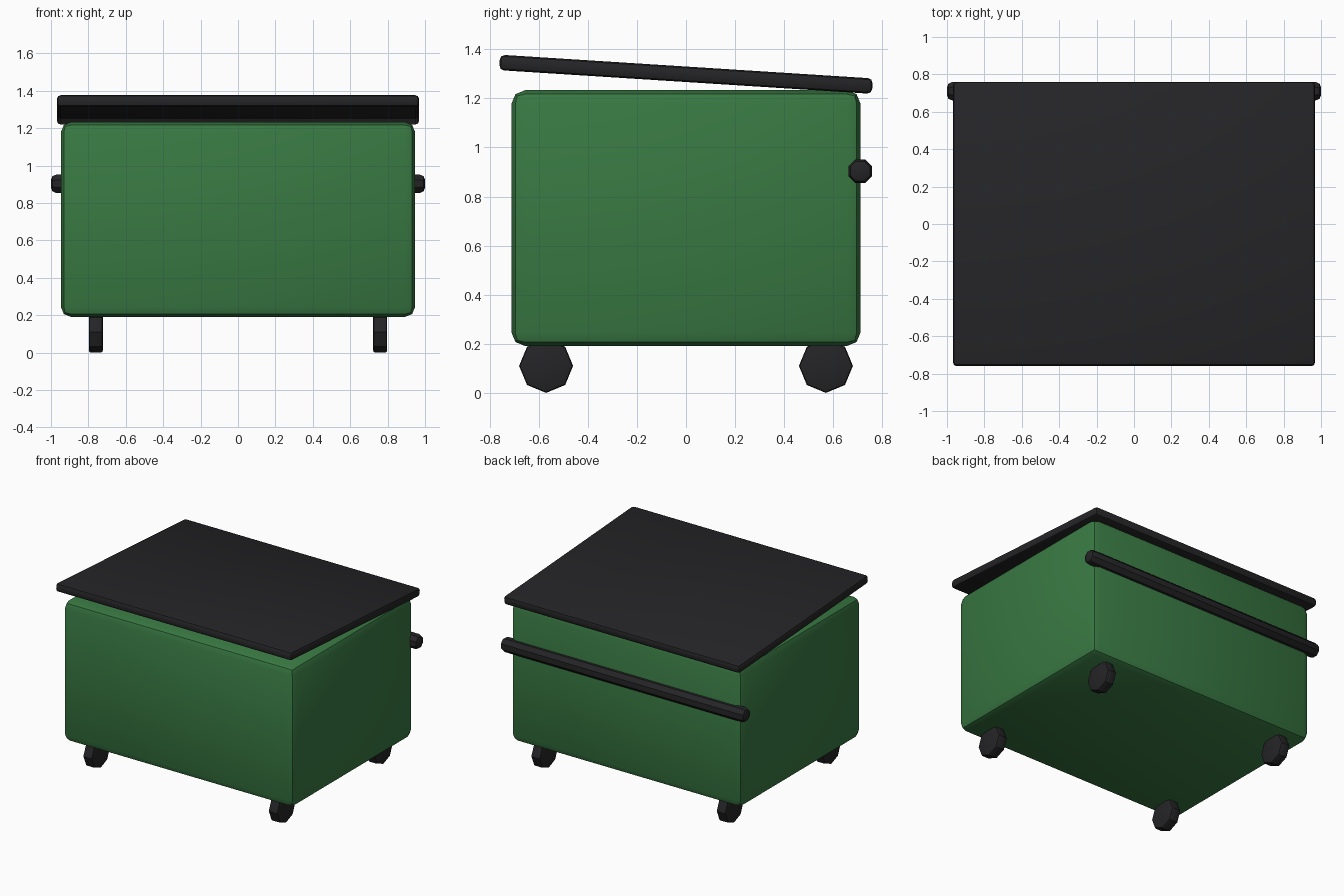
import bpy
from math import pi, radians

if "Cube" in bpy.data.objects:
    bpy.data.objects.remove(bpy.data.objects["Cube"])


def finish(obj, name, mat, bevel):
    """Name, colour, chamfer and shade one part."""
    obj.name = name
    obj.data.materials.append(mat)
    bpy.ops.object.transform_apply(location=False, rotation=True, scale=True)
    mod = obj.modifiers.new("Bevel", 'BEVEL')
    mod.width = bevel
    mod.segments = 2
    mod.limit_method = 'ANGLE'
    # above 45 degrees: octagon sides stay crisp, only right-angle edges round
    mod.angle_limit = radians(50)
    bpy.ops.object.modifier_apply(modifier=mod.name)
    bpy.ops.object.shade_smooth_by_angle(angle=radians(30))
    return obj


def box(name, size, loc, mat, bevel, tilt=0.0):
    bpy.ops.mesh.primitive_cube_add(size=1, location=loc)
    obj = bpy.context.object
    obj.scale = size
    obj.rotation_euler.x = tilt
    return finish(obj, name, mat, bevel)


def rod(name, radius, length, loc, mat, bevel, spin=0.0):
    """Eight-sided cylinder lying along x."""
    bpy.ops.mesh.primitive_cylinder_add(vertices=8, radius=radius, depth=length,
                                        location=loc, rotation=(0, pi / 2, 0))
    obj = bpy.context.object
    bpy.ops.object.transform_apply(location=False, rotation=True, scale=True)
    obj.rotation_euler.x = spin
    return finish(obj, name, mat, bevel)


green = bpy.data.materials.new("green_paint")
green.diffuse_color = (0.04, 0.19, 0.055, 1)
green.use_nodes = True
green.node_tree.nodes["Principled BSDF"].inputs["Base Color"].default_value = green.diffuse_color
black = bpy.data.materials.new("black_plastic")
black.diffuse_color = (0.018, 0.018, 0.02, 1)
black.use_nodes = True
black.node_tree.nodes["Principled BSDF"].inputs["Base Color"].default_value = black.diffuse_color

# Bin body
box("body", (1.895, 1.422, 1.042), (0, 0, 0.712), green, 0.055)

# Sloping lid, higher at the front
box("lid", (1.936, 1.522, 0.063), (0, 0, 1.298), black, 0.02, tilt=-0.0635)

# Push bar across the back
rod("push_bar", 0.0525, 2.0, (0, 0.71, 0.903), black, 0.027, spin=pi / 8)

# Four wheels
for sx, side in ((-1, "left"), (1, "right")):
    for sy, end in ((-1, "front"), (1, "back")):
        rod(f"wheel_{end}_{side}", 0.11, 0.075,
            (sx * 0.76, sy * 0.57, 0.11), black, 0.012)
